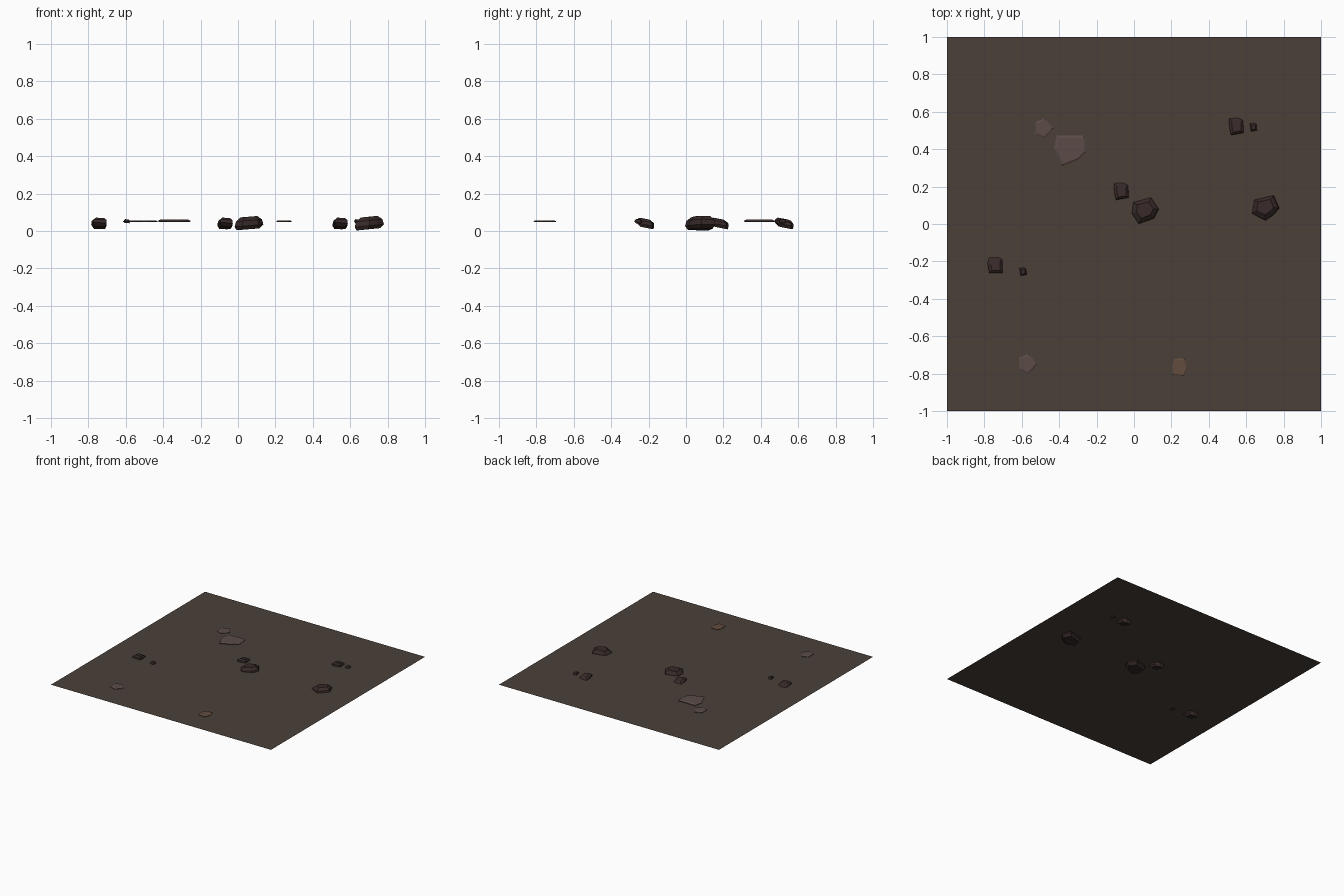
import bpy, bmesh

if "Cube" in bpy.data.objects:
    bpy.data.objects.remove(bpy.data.objects["Cube"])

PLANE_Z = 0.047


def material(name, rgb):
    m = bpy.data.materials.new(name)
    m.diffuse_color = tuple((c / 255) ** 2.2 for c in rgb) + (1,)
    m.use_nodes = True
    m.node_tree.nodes["Principled BSDF"].inputs["Base Color"].default_value = m.diffuse_color
    return m


soil = material("soil", (76, 66, 59))
dark = material("dark_stone", (58, 46, 45))
grey = material("flat_stone", (92, 77, 73))
brown = material("brown_stone", (98, 77, 65))


def stone(name, outline, centre, rings, mat, tilt=(0, 0), size=1.0):
    """Loft an outline through rings of (scale, z, dx, dy) and cap both ends."""
    bm = bmesh.new()
    n = len(outline)
    loops = []
    for s, z, dx, dy in rings:
        loop = []
        for x, y in outline:
            px, py = (x * s + dx) * size, (y * s + dy) * size
            loop.append(bm.verts.new((centre[0] + px, centre[1] + py,
                                      z + tilt[0] * px + tilt[1] * py)))
        loops.append(loop)
    for a, b in zip(loops, loops[1:]):
        for i in range(n):
            j = (i + 1) % n
            bm.faces.new((a[i], a[j], b[j], b[i]))
    bm.faces.new(loops[0])
    bm.faces.new(loops[-1])
    bmesh.ops.recalc_face_normals(bm, faces=bm.faces)
    me = bpy.data.meshes.new(name)
    bm.to_mesh(me)
    bm.free()
    ob = bpy.data.objects.new(name, me)
    me.materials.append(mat)
    bpy.context.collection.objects.link(ob)
    return ob


# ground sheet
bpy.ops.mesh.primitive_plane_add(size=2, location=(0, 0, PLANE_Z))
ground = bpy.context.object
ground.name = "ground_sheet"
ground.data.materials.append(soil)

# large half-buried boulders
boulder_rings = [(0.8, 0.009, -0.005, 0), (1.0, 0.028, 0, 0),
                 (0.9, 0.056, 0, 0), (0.58, 0.076, 0, 0.004)]
boulder_a = [(-0.068, 0.050), (0.035, 0.076), (0.078, 0.010),
             (0.052, -0.042), (-0.035, -0.075), (-0.076, -0.015)]
boulder_b = [(-0.062, 0.045), (0.050, 0.068), (0.080, -0.005),
             (0.045, -0.045), (0.002, -0.074), (-0.076, -0.035)]
stone("boulder_middle", boulder_a, (0.058, 0.07), boulder_rings, dark, (0.08, 0))
stone("boulder_right", boulder_b, (0.70, 0.088), boulder_rings, dark, (0.10, 0))

# small half-buried rocks, leaning back
rock = [(-0.040, 0.045), (0.012, 0.050), (0.040, 0.036),
        (0.042, -0.038), (-0.026, -0.050), (-0.036, -0.010)]
rock_b = [(-0.034, 0.045), (0.010, 0.048), (0.040, 0.036),
          (0.040, -0.045), (-0.032, -0.045), (-0.043, 0.010)]
rock_rings = [(0.75, 0.018, 0, 0.008), (1.0, 0.035, 0, 0),
              (0.95, 0.052, 0, 0), (0.6, 0.064, 0.002, -0.004)]
for name, shape, c in (("rock_back_right", rock, (0.545, 0.525)),
                       ("rock_middle", rock, (-0.070, 0.178)),
                       ("rock_left", rock_b, (-0.742, -0.218))):
    stone(name, shape, c, rock_rings, dark, (-0.03, -0.2))

# pebbles
pebble_rings = [(0.7, 0.042, 0, 0), (1.0, 0.050, 0, 0), (0.6, 0.062, 0, 0)]
for name, c in (("pebble_right", (0.638, 0.517)), ("pebble_left", (-0.594, -0.255))):
    stone(name, rock, c, pebble_rings, dark, (-0.1, 0), 0.44)

# flat flagstones lying on the ground
flag = [(-0.074, 0.078), (0.080, 0.078), (0.088, -0.008),
        (0.045, -0.050), (-0.046, -0.086), (-0.088, 0.005)]
stone("flagstone_large", flag, (-0.340, 0.395),
      [(0.95, 0.048, 0, 0), (1.0, 0.054, 0, 0), (0.86, 0.060, 0, 0)], grey)

chip = [(-0.048, 0.032), (0.006, 0.052), (0.050, -0.002),
        (0.002, -0.053), (-0.046, -0.034)]
brown_chip = [(-0.028, 0.044), (0.026, 0.046), (0.042, 0.000),
              (0.022, -0.050), (-0.040, -0.042), (-0.040, 0.010)]
chip_rings = [(0.97, 0.048, 0, 0), (1.0, 0.052, 0, 0), (0.84, 0.056, 0, 0)]
stone("flagstone_back", chip, (-0.480, 0.513), chip_rings, grey)
stone("flagstone_front", chip, (-0.567, -0.747), chip_rings, grey)
stone("flagstone_brown", brown_chip, (0.245, -0.765), chip_rings, brown)
